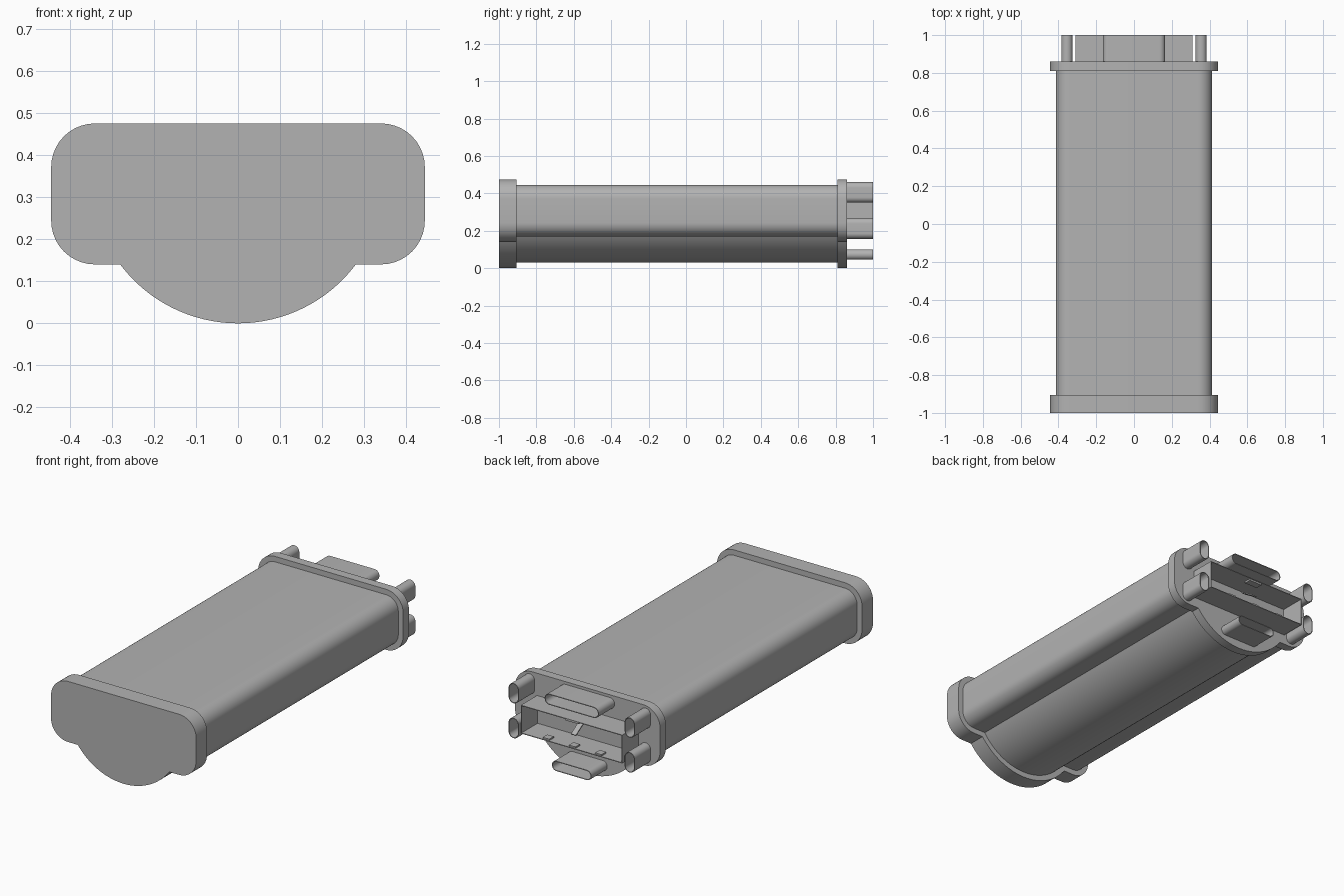
import bpy, bmesh, math
from mathutils import Matrix

cube = bpy.data.objects.get("Cube")
if cube:
    bpy.data.objects.remove(cube)

GREY = (0.45, 0.45, 0.45, 1)
mat = bpy.data.materials.new("plain grey")
mat.use_nodes = True
mat.diffuse_color = GREY
mat.node_tree.nodes["Principled BSDF"].inputs["Base Color"].default_value = GREY


def arc(cx, cz, r, start, end, steps):
    """Points on an arc in the x-z plane, angles in degrees."""
    out = []
    for i in range(steps + 1):
        a = math.radians(start + (end - start) * i / steps)
        out.append((cx + r * math.cos(a), cz + r * math.sin(a)))
    return out


def rounded_rect(w, z0, z1, r, cx=0, steps=10):
    """Rounded rectangle of half width w, counter-clockwise from bottom right."""
    corners = ((w - r, z0 + r, -90), (w - r, z1 - r, 0),
               (r - w, z1 - r, 90), (r - w, z0 + r, 180))
    pts = []
    for x, z, a in corners:
        pts += arc(cx + x, z, r, a, a + 90, steps)
    return pts


def housing_outline(inset):
    """Rounded block with a round belly below, shrunk by the inset."""
    r, cz, floor = 0.35 - inset, 0.35, 0.14 + inset
    a = math.degrees(math.asin((cz - floor) / r))
    belly = arc(0, cz, r, 180 + a, 360 - a, 48)
    return belly + rounded_rect(0.444 - inset, floor, 0.475 - inset, 0.104 - inset)


def finish(name, bm):
    bmesh.ops.remove_doubles(bm, verts=bm.verts, dist=0.00005)
    bmesh.ops.recalc_face_normals(bm, faces=bm.faces)
    mesh = bpy.data.meshes.new(name)
    bm.to_mesh(mesh)
    bm.free()
    obj = bpy.data.objects.new(name, mesh)
    bpy.context.collection.objects.link(obj)
    mesh.materials.append(mat)
    bpy.ops.object.select_all(action='DESELECT')
    obj.select_set(True)
    bpy.context.view_layer.objects.active = obj
    bpy.ops.object.shade_smooth_by_angle(angle=math.radians(30))
    return obj


def bridge(bm, a, b):
    for i in range(len(a)):
        j = (i + 1) % len(a)
        bm.faces.new((a[i], a[j], b[j], b[i]))


def prism(name, pts, y0, y1):
    """Solid extrusion of an outline along y."""
    bm = bmesh.new()
    a, b = [[bm.verts.new((x, y, z)) for x, z in pts] for y in (y0, y1)]
    bm.faces.new(a)
    bm.faces.new(b)
    bridge(bm, a, b)
    return finish(name, bm)


def tube(name, outer, inner, y0, y1):
    """Open-ended hollow extrusion along y."""
    bm = bmesh.new()
    rings = [[bm.verts.new((x, y, z)) for x, z in pts]
             for pts, y in ((outer, y0), (outer, y1), (inner, y1), (inner, y0))]
    for i in range(3):
        bridge(bm, rings[i], rings[i + 1])
    return finish(name, bm)


def block(name, size, loc, tilt=0):
    bm = bmesh.new()
    bmesh.ops.create_cube(bm, size=1)
    bm.transform(Matrix.Translation(loc) @ Matrix.Rotation(tilt, 4, 'X')
                 @ Matrix.Diagonal((*size, 1)))
    return finish(name, bm)


def duct(name, cx, w, z0, z1, wall=0.004):
    """Hollow duct with fully rounded narrow sides."""
    r = min(w, (z1 - z0) / 2) - 0.0005
    outer = rounded_rect(w, z0, z1, r, cx)
    inner = rounded_rect(w - wall, z0 + wall, z1 - wall, r - wall, cx)
    tube(name, outer, inner, BACK, END)


BACK, END = 0.86, 1.0

# Main shell between the two end caps
prism("body", housing_outline(0.03), -0.905, 0.81)
prism("front_cap", housing_outline(0), -1, -0.905)
prism("back_plate", housing_outline(0), 0.81, BACK)

# Four corner ducts and two wide ones
for side, s in (("left", 1), ("right", -1)):
    duct(f"upper_{side}_duct", s * 0.355, 0.03, 0.35, 0.46)
    duct(f"lower_{side}_duct", s * 0.355, 0.03, 0.157, 0.268)
duct("top_slot_duct", 0, 0.165, 0.4, 0.46)
duct("bottom_slot_duct", 0, 0.12, 0.045, 0.1)

# Open rectangular socket
W, Z0, Z1, T = 0.31, 0.195, 0.352, 0.004
outer = [(-W, Z0), (W, Z0), (W, Z1), (-W, Z1)]
inner = [(-W + T, Z0 + T), (W - T, Z0 + T), (W - T, Z1 - T), (-W + T, Z1 - T)]
tube("socket", outer, inner, BACK, END)

# Small catches inside the socket
for n, x in (("left", 0.16), ("middle", 0), ("right", -0.16)):
    block(f"{n}_floor_catch", (0.04, 0.04, 0.008), (x, 0.975, Z0 + T + 0.004))
block("ceiling_catch", (0.08, 0.04, 0.01), (0, 0.975, Z1 - T - 0.005))
block("spring_strip", (0.03, 0.1, 0.006), (0, 0.94, 0.29), math.radians(-32))
